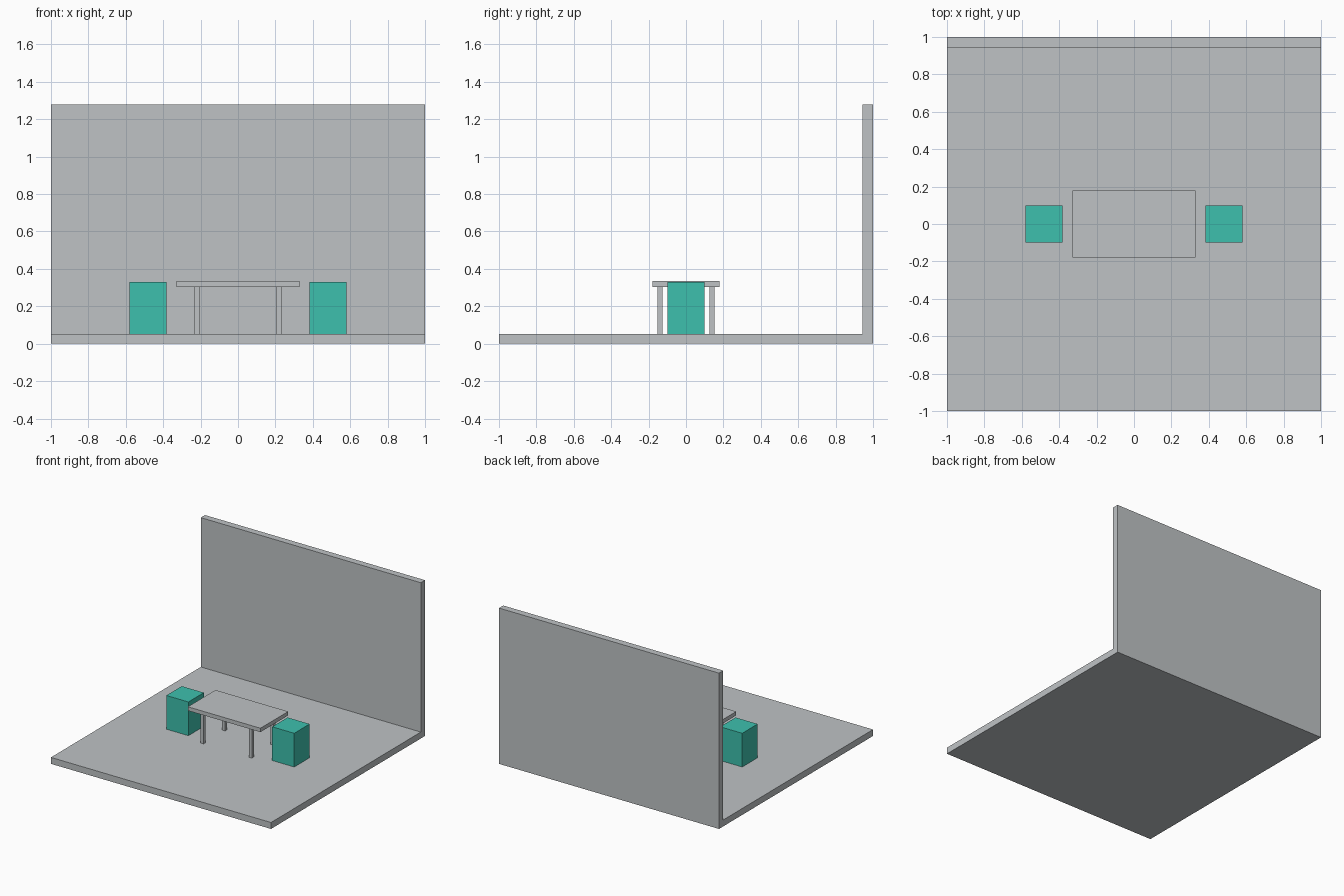
import bpy

if "Cube" in bpy.data.objects:
    bpy.data.objects.remove(bpy.data.objects["Cube"])


def material(name, rgb):
    m = bpy.data.materials.new(name)
    m.diffuse_color = (*rgb, 1.0)
    m.use_nodes = True
    m.node_tree.nodes["Principled BSDF"].inputs["Base Color"].default_value = m.diffuse_color
    return m


grey = material("light_grey", (0.52, 0.545, 0.56))
teal = material("teal", (0.048, 0.53, 0.42))


def extrude_x(name, profile, x0, x1, mat):
    """Solid made by sweeping a counter-clockwise (y, z) profile along x."""
    n = len(profile)
    verts = [(x, y, z) for x in (x0, x1) for y, z in profile]
    faces = [tuple(reversed(range(n))), tuple(range(n, 2 * n))]
    faces += [(i, (i + 1) % n, n + (i + 1) % n, n + i) for i in range(n)]
    mesh = bpy.data.meshes.new(name)
    mesh.from_pydata(verts, [], faces)
    mesh.materials.append(mat)
    obj = bpy.data.objects.new(name, mesh)
    bpy.context.collection.objects.link(obj)
    return obj


def box(name, x0, x1, y0, y1, z0, z1, mat):
    return extrude_x(name, [(y0, z0), (y1, z0), (y1, z1), (y0, z1)], x0, x1, mat)


FLOOR = 0.053   # floor surface height

# Floor and back wall as one L-shaped slab
extrude_x("floor_and_wall",
          [(-1, 0), (1, 0), (1, 1.28), (0.945, 1.28), (0.945, FLOOR), (-1, FLOOR)],
          -1, 1, grey)

# Table
box("table_top", -0.33, 0.33, -0.18, 0.18, 0.303, 0.335, grey)
for sx, side in ((-1, "left"), (1, "right")):
    for sy, end in ((-1, "front"), (1, "back")):
        cx, cy, h = sx * 0.219, sy * 0.14, 0.0135
        box(f"table_leg_{end}_{side}", cx - h, cx + h, cy - h, cy + h,
            FLOOR, 0.303, grey)

    # Block stool at each end of the table
    cx = sx * 0.481
    box(f"stool_{side}", cx - 0.1, cx + 0.1, -0.1, 0.1, FLOOR, 0.33, teal)
